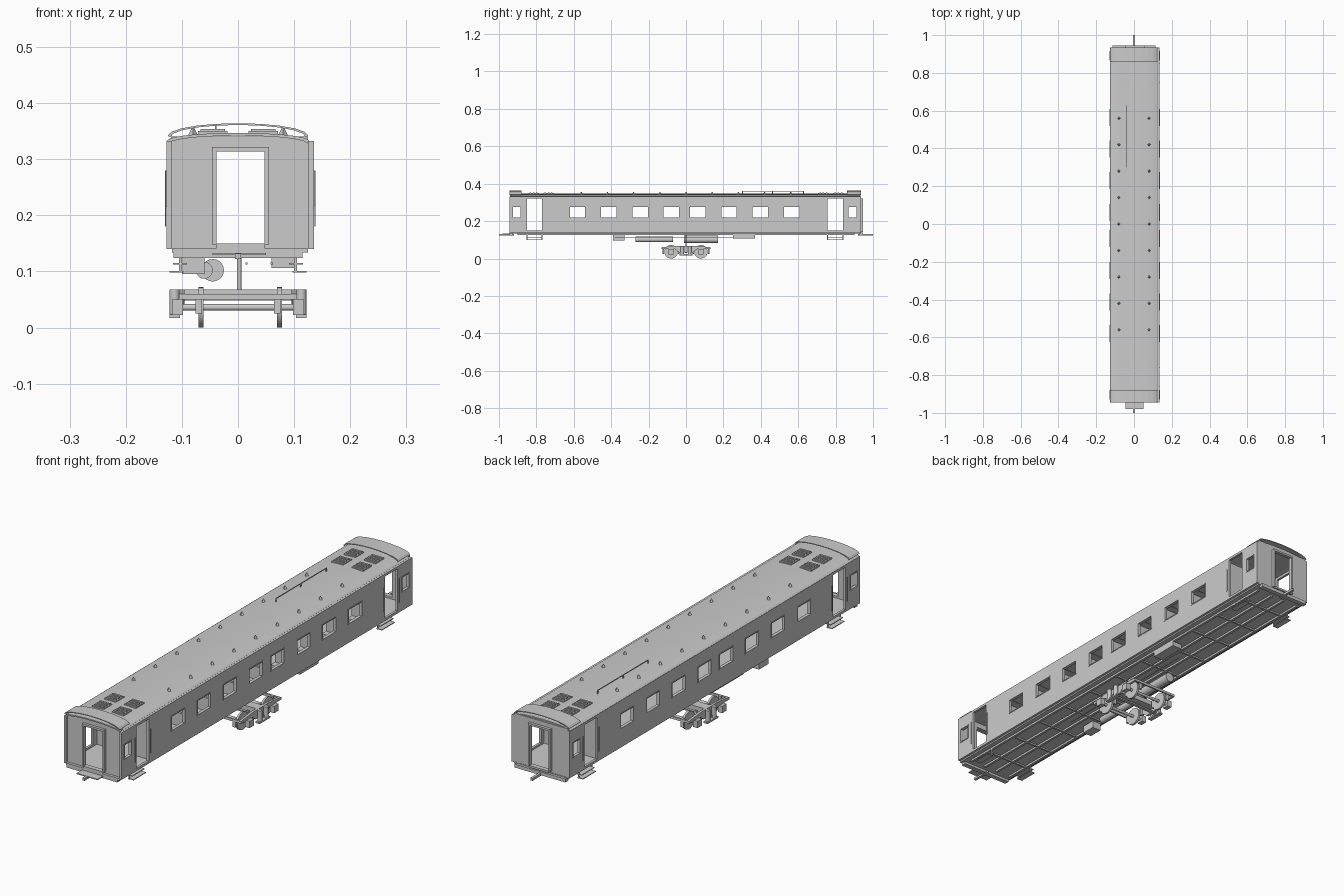
import bpy, bmesh, math
from mathutils import Matrix

if "Cube" in bpy.data.objects:
    bpy.data.objects.remove(bpy.data.objects["Cube"])


def finish(name, bm, smooth=False):
    bmesh.ops.recalc_face_normals(bm, faces=bm.faces)
    me = bpy.data.meshes.new(name)
    bm.to_mesh(me)
    bm.free()
    if smooth:
        for p in me.polygons:
            p.use_smooth = len(p.vertices) == 4
    ob = bpy.data.objects.new(name, me)
    bpy.context.collection.objects.link(ob)
    return ob


def add_box(bm, x0, x1, y0, y1, z0, z1):
    m = Matrix.Translation(((x0 + x1) / 2, (y0 + y1) / 2, (z0 + z1) / 2))
    bmesh.ops.create_cube(bm, size=1, matrix=m @ Matrix.Diagonal((abs(x1 - x0), abs(y1 - y0), abs(z1 - z0), 1)))


def boxes(name, items):
    bm = bmesh.new()
    for b in items:
        add_box(bm, *b)
    return finish(name, bm)


def cylinder(name, centre, r, length, axis, seg=20):
    bm = bmesh.new()
    rot = {'X': Matrix.Rotation(math.pi / 2, 4, 'Y'), 'Y': Matrix.Rotation(math.pi / 2, 4, 'X'),
           'Z': Matrix.Identity(4)}[axis]
    bmesh.ops.create_cone(bm, cap_ends=True, segments=seg, radius1=r, radius2=r, depth=length,
                          matrix=Matrix.Translation(centre) @ rot)
    return finish(name, bm, True)


def panel(name, cuts_u, cuts_v, hole, place, thick):
    """Grid panel with missing cells for openings, given thickness."""
    bm = bmesh.new()
    for u0, u1 in zip(cuts_u, cuts_u[1:]):
        for v0, v1 in zip(cuts_v, cuts_v[1:]):
            if not hole((u0 + u1) / 2, (v0 + v1) / 2):
                bm.faces.new([bm.verts.new(place(u, v)) for u, v in
                              ((u0, v0), (u1, v0), (u1, v1), (u0, v1))])
    bmesh.ops.remove_doubles(bm, verts=bm.verts, dist=1e-5)
    ob = finish(name, bm)
    mod = ob.modifiers.new("thickness", 'SOLIDIFY')
    mod.thickness = thick
    mod.offset = 0
    return ob


def extrude_profile(name, pts, y0, y1):
    bm = bmesh.new()
    f = bm.faces.new([bm.verts.new((x, y0, z)) for x, z in pts])
    r = bmesh.ops.extrude_face_region(bm, geom=[f])
    bmesh.ops.translate(bm, vec=(0, y1 - y0, 0), verts=[v for v in r['geom'] if isinstance(v, bmesh.types.BMVert)])
    return finish(name, bm)


# Side walls with window and doorway openings
win = [(c - 0.045, c + 0.045) for c in (-0.58, -0.413, -0.245, -0.078, 0.062, 0.23, 0.397, 0.565)]
end_win = [(-0.93, -0.88), (0.865, 0.915)]
doors = [(-0.85, -0.77), (0.757, 0.84)]
WZ0, WZ1 = 0.215, 0.28
cuts = sorted({v for a in win + end_win + doors for v in a} | {-0.945, 0.935})


def wall_hole(y, z):
    if any(a < y < b for a, b in doors):
        return 0.15 < z < 0.322
    return WZ0 < z < WZ1 and any(a < y < b for a, b in win + end_win)


for side, s, wx in (("left", -1, -0.1225), ("right", 1, 0.130)):
    panel(side + "_wall", cuts, (0.14, 0.15, WZ0, WZ1, 0.322, 0.332), wall_hole,
          lambda u, v: (wx, u, v), 0.01)
    # Window frames
    frames = []
    x0, x1 = wx - 0.0065, wx + 0.0065
    for a, b in win + end_win:
        frames += [(x0, x1, a, b, WZ0, WZ0 + 0.004), (x0, x1, a, b, WZ1 - 0.004, WZ1),
                   (x0, x1, a, a + 0.004, WZ0 + 0.004, WZ1 - 0.004),
                   (x0, x1, b - 0.004, b, WZ0 + 0.004, WZ1 - 0.004)]
    boxes(side + "_window_frames", frames)
    # Boarding steps and grab rails
    steps, rails = [], []
    for a, b in doors:
        for z, off in ((0.098, 0.122), (0.112, 0.116)):
            steps.append((s * off, s * (off - 0.025), a, b, z, z + 0.003))
        for y in (a, b):
            steps.append((s * 0.1, s * 0.105, y - 0.002, y + 0.002, 0.098, 0.13))
            e = 0.01 if y == b else -0.01
            rails.append((wx + s * 0.006, wx + s * 0.008, y + e - 0.0015, y + e + 0.0015, 0.18, 0.28))
    boxes(side + "_steps", steps)
    boxes(side + "_grab_rails", rails)


# Roof: shallow arch, with slightly higher end hoods
def arch(half, base, rise, n=10, t=0.005):
    top = [(half * math.cos(math.pi * i / n), base + rise * math.sin(math.pi * i / n)) for i in range(n + 1)]
    return top + [(x * 0.97, z - t) for x, z in reversed(top)]


extrude_profile("main_roof", arch(0.127, 0.333, 0.014), -0.94, 0.93)
for name, a, b in (("front_roof_hood", -0.945, -0.88), ("rear_roof_hood", 0.86, 0.935)):
    extrude_profile(name, arch(0.125, 0.342, 0.022, t=0.003), a, b)
boxes("roof_conduit", [(-0.041, -0.038, 0.3, 0.63, 0.358, 0.361)] +
      [(-0.041, -0.038, y, y + 0.004, 0.343, 0.358) for y in (0.3, 0.46, 0.626)])

# Roof vents along the sides and louvred hatches at the ends
bm = bmesh.new()
for i in range(9):
    for x in (-0.08, 0.08):
        bmesh.ops.create_cone(bm, cap_ends=True, segments=4, radius1=0.01, radius2=0.002, depth=0.016,
                              matrix=Matrix.Translation((x, -0.56 + i * 0.14, 0.348)))
finish("roof_vents", bm)
hatch = []
for sy in (-1, 1):
    for x in (-0.045, 0.045):
        for y in (0.735, 0.815):
            c = sy * y
            hatch.append((x - 0.026, x + 0.026, c - 0.028, c + 0.028, 0.341, 0.35))
            hatch += [(x - 0.022, x + 0.022, c + d - 0.004, c + d + 0.004, 0.35, 0.354)
                      for d in (-0.018, 0, 0.018)]
boxes("roof_hatches", hatch)

# End walls with gangway openings, frames, footplates and couplers
for name, s in (("front", -1), ("rear", 1)):
    panel(name + "_end_wall", (-0.119, -0.042, 0.052, 0.125), (0.14, 0.15, 0.318, 0.34),
          lambda u, v: -0.042 < u < 0.052 and 0.15 < v < 0.318, lambda u, v: (u, s * 0.93, v), 0.008)
    y0, y1 = s * 0.93, s * 0.945
    boxes(name + "_gangway_frame", [(-0.046, -0.038, y0, y1, 0.148, 0.322), (0.047, 0.055, y0, y1, 0.148, 0.322),
                                    (-0.038, 0.047, y0, y1, 0.314, 0.322), (-0.038, 0.047, y0, y1, 0.142, 0.15)])
    boxes(name + "_coupler", [(-0.005, 0.005, s * 0.92, s * 1.0, 0.122, 0.132)])
    boxes(name + "_buffer_beam", [(-0.115, 0.115, s * 0.925, s * 0.945, 0.124, 0.138)])
boxes("front_footplate", [(-0.045, 0.05, -0.98, -0.945, 0.129, 0.133)])

# Floor and underframe
boxes("floor", [(-0.118, 0.125, -0.945, 0.935, 0.134, 0.142)])
boxes("underframe", [(x - 0.005, x + 0.005, -0.9, 0.9, 0.126, 0.134) for x in (-0.1, -0.03, 0.03, 0.1)] +
      [(-0.1, 0.1, -0.8 + 0.16 * i - 0.004, -0.8 + 0.16 * i + 0.004, 0.128, 0.134) for i in range(11)])
cylinder("air_tank", (-0.045, 0.08, 0.102), 0.02, 0.18, 'Y')
cylinder("small_tank", (-0.06, -0.17, 0.102), 0.015, 0.2, 'Y')
boxes("equipment_cases", [(0.06, 0.105, 0.25, 0.37, 0.106, 0.126), (-0.1, -0.06, -0.39, -0.33, 0.095, 0.126)])
boxes("brake_rods", [(x - 0.002, x + 0.002, -0.38, 0.3, 0.112, 0.116) for x in (0.015, 0.06)])

# Interior: compartment partitions, benches, luggage racks, end vestibule walls
part, seats, racks = [], [], []
for i in range(9):
    y = -0.664 + i * 0.166
    part.append((0.055, 0.125, y - 0.002, y + 0.002, 0.142, 0.315))
    for d in (-1, 1):
        if abs(y + d * 0.05) < 0.68:
            a = y + d * 0.003
            seats.append((0.058, 0.122, a, y + d * 0.04, 0.165, 0.182))
            seats.append((0.058, 0.122, a, y + d * 0.011, 0.182, 0.235))
            racks.append((0.058, 0.122, a, y + d * 0.035, 0.286, 0.289))
boxes("partitions", part)
boxes("benches", seats)
boxes("luggage_racks", racks)
boxes("vestibule_walls", [b for y in (-0.745, 0.735) for b in
                          ((-0.117, -0.042, y, y + 0.004, 0.142, 0.325), (0.052, 0.125, y, y + 0.004, 0.142, 0.325))])
boxes("corridor_rail", [(-0.114, -0.111, -0.7, 0.7, 0.208, 0.211)])

# Central bogie: wheelsets, side frames, springs, bolster, pivot
for name, y in (("front", -0.08), ("rear", 0.08)):
    cylinder(name + "_axle", (0, y, 0.036), 0.006, 0.22, 'X', 12)
    for x in (-0.066, 0.074):
        cylinder(name + "_wheel", (x, y, 0.036), 0.036, 0.009, 'X', 28)
    boxes(name + "_axle_boxes", [(x - 0.01, x + 0.01, y - 0.014, y + 0.014, 0.022, 0.05) for x in (-0.108, 0.108)])
for name, s in (("left", -1), ("right", 1)):
    prof = [(-0.13, 0.05), (-0.06, 0.05), (-0.035, 0.032), (0.035, 0.032), (0.06, 0.05), (0.13, 0.05),
            (0.13, 0.06), (0.05, 0.068), (-0.05, 0.068), (-0.13, 0.06)]
    fr = extrude_profile(name + "_bogie_frame", prof, -0.005, 0.005)
    fr.matrix_world = Matrix.Translation((s * 0.1, 0, 0)) @ Matrix.Rotation(math.pi / 2, 4, 'Z')
    for y in (-0.02, 0.02):
        cylinder(name + "_spring", (s * 0.113, y, 0.045), 0.009, 0.045, 'Z', 12)
    boxes(name + "_spring_plank", [(s * 0.103, s * 0.122, -0.035, 0.035, 0.017, 0.023)])
    boxes(name + "_brake_shoes", [(s * 0.07 - 0.006, s * 0.07 + 0.006, y - 0.004, y + 0.004, 0.025, 0.06)
                                  for y in (-0.122, -0.038, 0.038, 0.122)])
boxes("bogie_cross_members", [(-0.1, 0.1, -0.02, 0.02, 0.048, 0.068), (-0.1, 0.1, -0.13, -0.123, 0.05, 0.06),
                              (-0.1, 0.1, 0.123, 0.13, 0.05, 0.06), (-0.115, 0.115, -0.006, 0.006, 0.03, 0.036)])
cylinder("bogie_pivot", (0.002, 0, 0.1), 0.004, 0.07, 'Z', 12)
